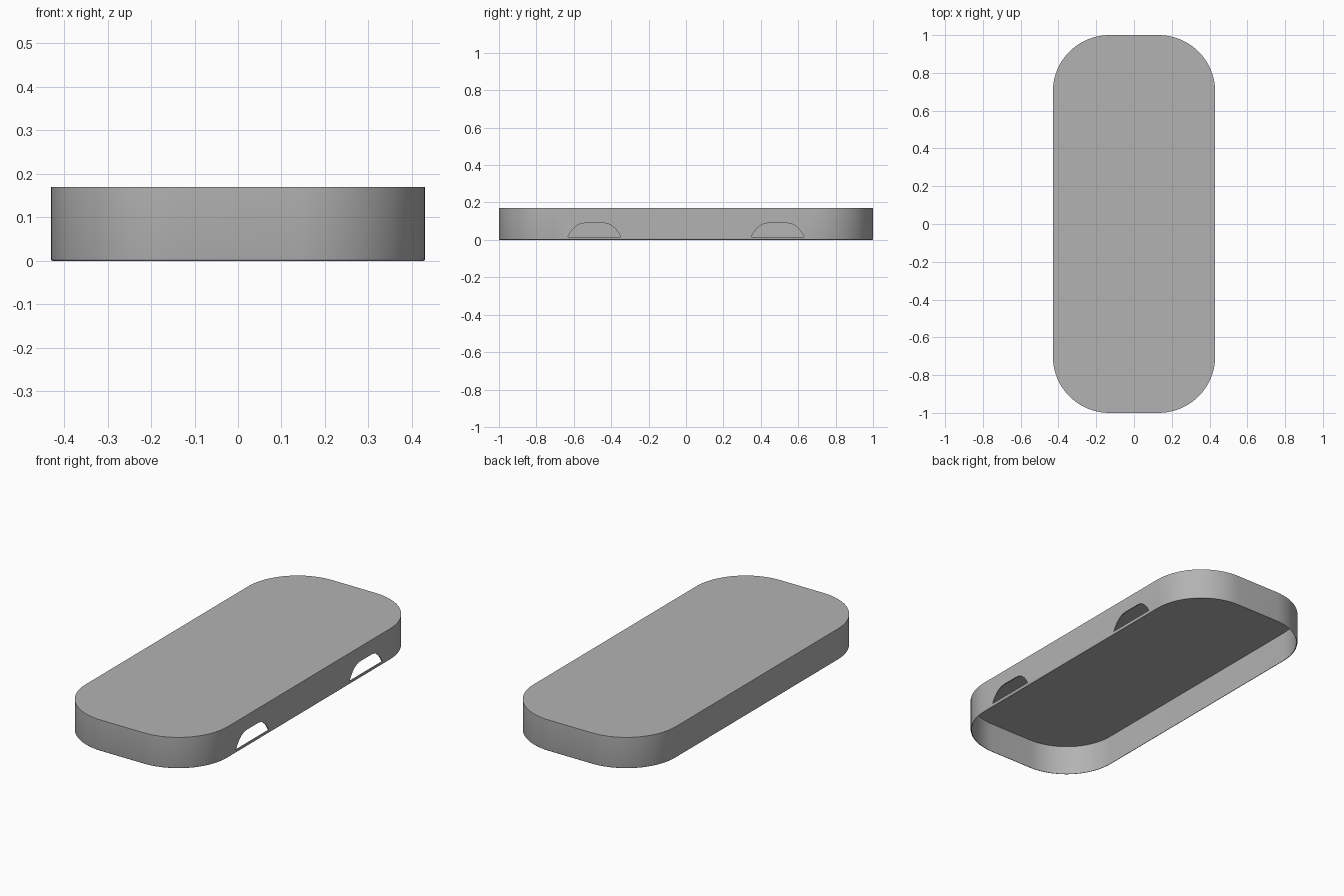
import bpy, bmesh, math

cube = bpy.data.objects.get("Cube")
if cube:
    bpy.data.objects.remove(cube, do_unlink=True)

HALF_X, HALF_Y, RADIUS, HEIGHT = 0.43, 1.0, 0.3, 0.17
WALL = 0.006

grey = bpy.data.materials.new("plain grey")
grey.use_nodes = True
colour = (0.45, 0.45, 0.45, 1)
grey.diffuse_color = colour
grey.node_tree.nodes["Principled BSDF"].inputs["Base Color"].default_value = colour


def outline(inset, steps=20):
    """Rounded rectangle, moved inwards by inset."""
    points = []
    for quarter, (sx, sy) in enumerate([(1, 1), (-1, 1), (-1, -1), (1, -1)]):
        for i in range(steps + 1):
            a = (quarter + i / steps) * math.pi / 2
            points.append((sx * (HALF_X - RADIUS) + (RADIUS - inset) * math.cos(a),
                           sy * (HALF_Y - RADIUS) + (RADIUS - inset) * math.sin(a)))
    return points


def finish(bm, name):
    bmesh.ops.recalc_face_normals(bm, faces=bm.faces)
    mesh = bpy.data.meshes.new(name)
    bm.to_mesh(mesh)
    bm.free()
    obj = bpy.data.objects.new(name, mesh)
    bpy.context.collection.objects.link(obj)
    mesh.materials.append(grey)
    return obj


# Hollow cover: outer wall with a small rounded lower edge, then inner wall
lip = 0.005
sections = [(0, HEIGHT)]
sections += [(lip - lip * math.cos(a), lip - lip * math.sin(a))
             for a in (0, math.pi / 6, math.pi / 3, math.pi / 2)]
sections += [(WALL, 0), (WALL, HEIGHT - WALL)]
bm = bmesh.new()
rings = [[bm.verts.new((x, y, z)) for x, y in outline(inset)] for inset, z in sections]
for low, high in zip(rings, rings[1:]):
    for i in range(len(low)):
        j = (i + 1) % len(low)
        bm.faces.new((low[i], low[j], high[j], high[i]))
bm.faces.new(rings[0])
bm.faces.new(rings[-1])
cover = finish(bm, "cover_shell")

# Two arched openings through the left wall
arch = [(0.142, 0.015), (0.132, 0.034), (0.115, 0.057), (0.095, 0.075),
        (0.075, 0.086), (0.05, 0.09)]
arch += [(-y, z) for y, z in reversed(arch)]
for label, centre in (("front", -0.49), ("back", 0.49)):
    bm = bmesh.new()
    face = bm.faces.new([bm.verts.new((HALF_X - 0.1, centre + y, z)) for y, z in arch])
    side = bmesh.ops.extrude_face_region(bm, geom=[face])
    moved = [v for v in side["geom"] if isinstance(v, bmesh.types.BMVert)]
    bmesh.ops.translate(bm, verts=moved, vec=(0.2, 0, 0))
    cutter = finish(bm, label + "_opening_cutter")
    cutter.hide_render = True
    cutter.hide_set(True)
    cut = cover.modifiers.new(label + " opening", "BOOLEAN")
    cut.operation = "DIFFERENCE"
    cut.solver = "EXACT"
    cut.object = cutter

# Smooth corners with crisp top and openings
bpy.ops.object.select_all(action="DESELECT")
cover.select_set(True)
bpy.context.view_layer.objects.active = cover
bpy.ops.object.shade_smooth_by_angle(angle=math.radians(35))
